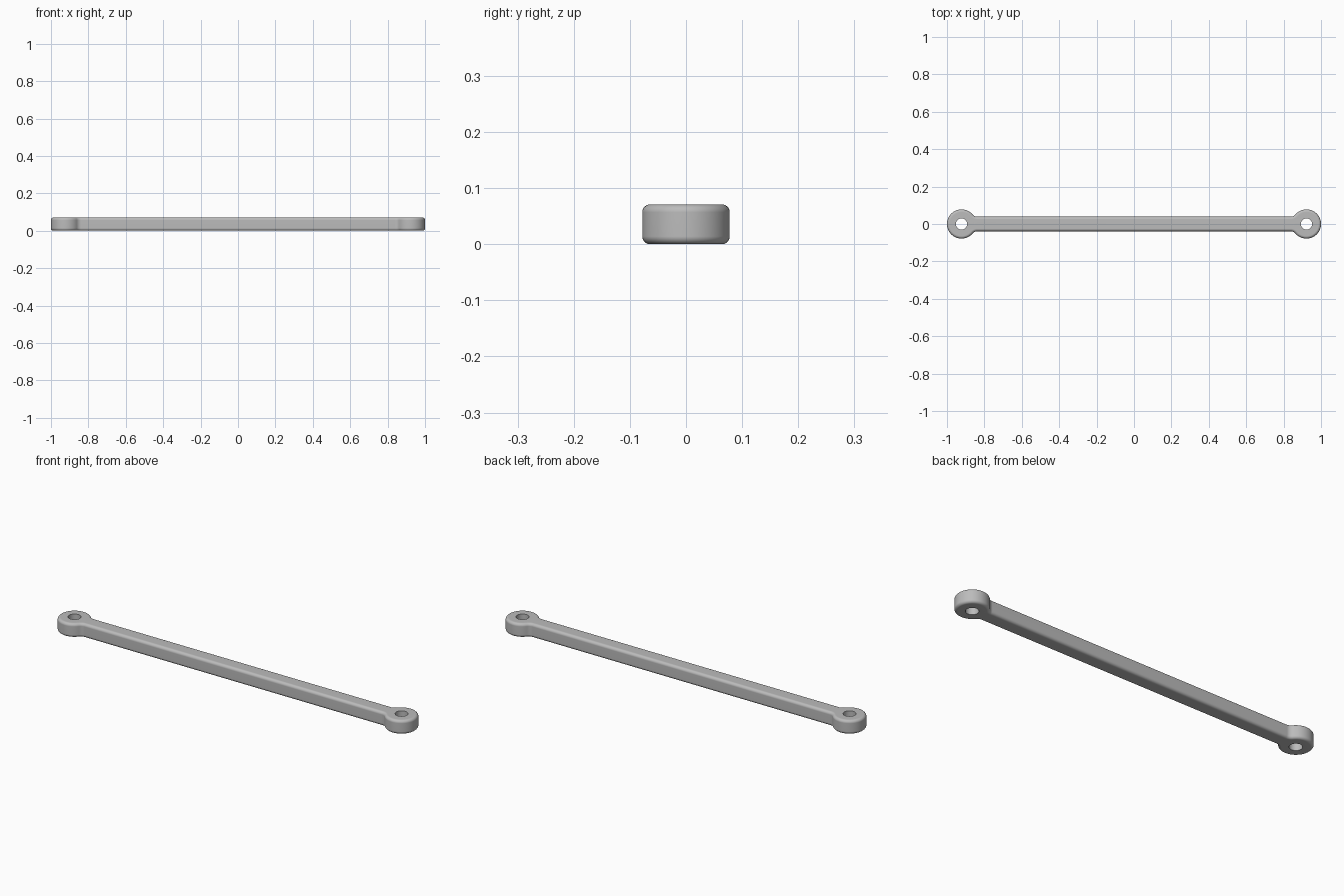
import bpy
import bmesh
from math import sin, cos, pi, atan2, sqrt

cube = bpy.data.objects.get("Cube")
if cube:
    bpy.data.objects.remove(cube, do_unlink=True)

RING = 0.078        # radius of each eye
EYE_X = 1 - RING    # eye centre
BAR = 0.039         # half width of the bar
FILLET = 0.03       # blend between eye and bar
HOLE = 0.03
HEIGHT = 0.071
ROUND = 0.014       # rounded rim
STEPS = 6


def arc(cx, cy, r, a, b, n):
    return [(cx + r * cos(a + (b - a) * i / n), cy + r * sin(a + (b - a) * i / n))
            for i in range(n + 1)]


def outline(inset):
    """Closed link outline, moved inward by inset."""
    dy = BAR + FILLET
    dx = sqrt((RING + FILLET) ** 2 - dy ** 2)
    phi = atan2(dy, dx)
    quarter = arc(EYE_X, 0, RING - inset, 0, pi - phi, 24)
    quarter += arc(EYE_X - dx, dy, FILLET + inset, -phi, -pi / 2, 8)[1:]
    half = quarter + [(-x, y) for x, y in reversed(quarter)]
    return half[:-1] + [(-x, -y) for x, y in half[:-1]]


def add_loop(bm, points, z):
    return [bm.verts.new((x, y, z)) for x, y in points]


def bridge(bm, low, high):
    for i in range(len(low)):
        j = (i + 1) % len(low)
        bm.faces.new((low[i], low[j], high[j], high[i]))


def loop_edges(bm, loop):
    return [bm.edges.get((loop[i - 1], loop[i])) for i in range(len(loop))]


bm = bmesh.new()

# Outer wall with rounded rims
levels = []
for i in range(STEPS + 1):
    a = pi / 2 * i / STEPS
    levels.append((ROUND * (1 - sin(a)), ROUND * (1 - cos(a))))
levels += [(inset, HEIGHT - z) for inset, z in reversed(levels)]
walls = [add_loop(bm, outline(inset), z) for inset, z in levels]
for low, high in zip(walls, walls[1:]):
    bridge(bm, low, high)

# Straight pin holes
bottom, top = [walls[0]], [walls[-1]]
for side in (-1, 1):
    circle = arc(side * EYE_X, 0, HOLE, 0, 2 * pi, 32)[:-1]
    bottom.append(add_loop(bm, circle, 0))
    top.append(add_loop(bm, circle, HEIGHT))
    bridge(bm, bottom[-1], top[-1])

# Flat top and bottom faces around the holes
for loops in (bottom, top):
    edges = [e for loop in loops for e in loop_edges(bm, loop)]
    bmesh.ops.triangle_fill(bm, use_beauty=True, use_dissolve=False, edges=edges)
bmesh.ops.recalc_face_normals(bm, faces=bm.faces)

mesh = bpy.data.meshes.new("connecting_link")
bm.to_mesh(mesh)
bm.free()
link = bpy.data.objects.new("connecting_link", mesh)
bpy.context.collection.objects.link(link)

# Plain grey metal
grey = bpy.data.materials.new("plain_grey")
grey.use_nodes = True
colour = (0.5, 0.5, 0.5, 1)
grey.diffuse_color = colour
grey.node_tree.nodes["Principled BSDF"].inputs["Base Color"].default_value = colour
mesh.materials.append(grey)

bpy.ops.object.select_all(action='DESELECT')
link.select_set(True)
bpy.context.view_layer.objects.active = link
bpy.ops.object.shade_smooth_by_angle(angle=pi / 5)
weighted = link.modifiers.new("flat_face_normals", 'WEIGHTED_NORMAL')
weighted.keep_sharp = True
